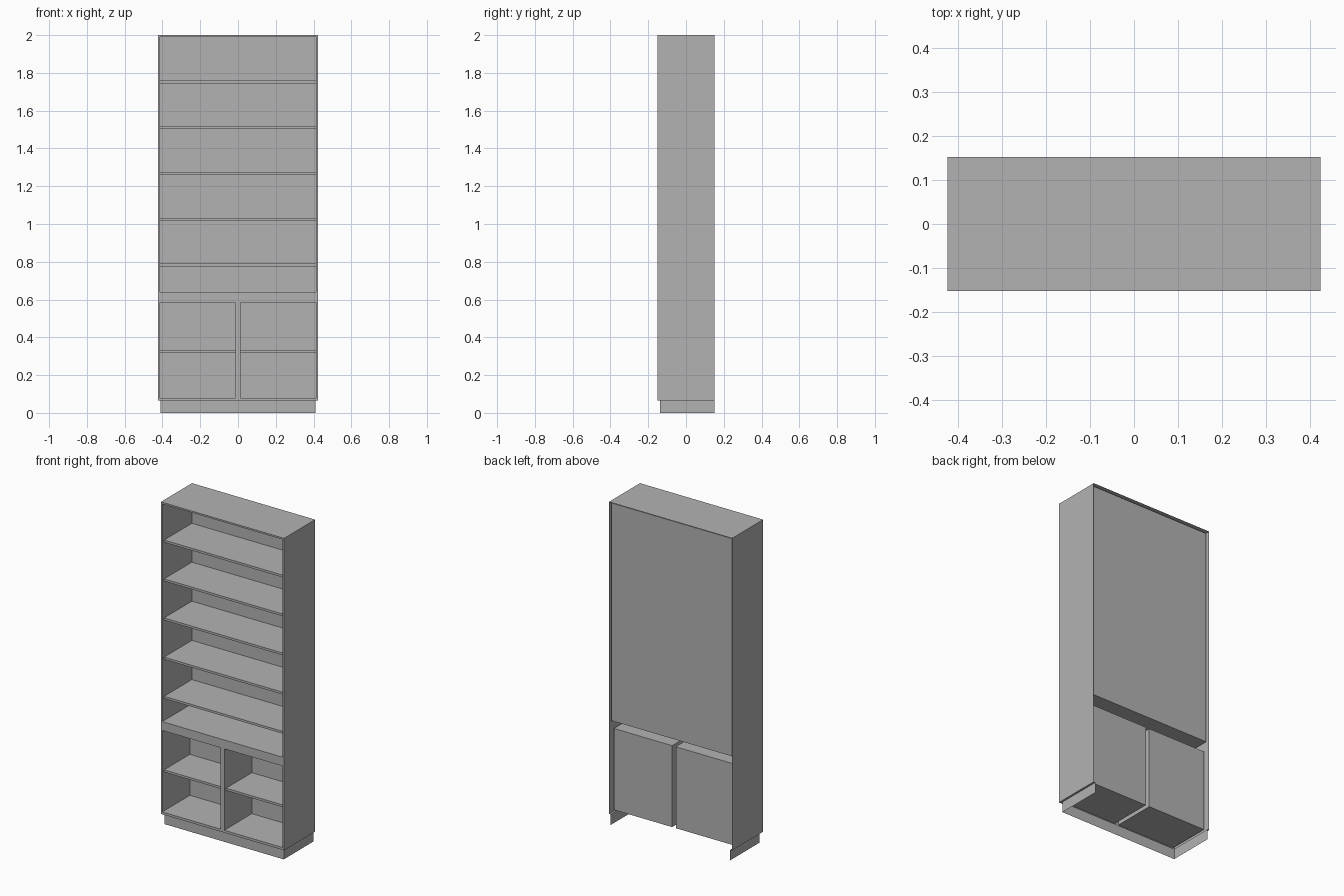
import bpy
import bmesh

cube = bpy.data.objects.get("Cube")
if cube:
    bpy.data.objects.remove(cube, do_unlink=True)

grey = bpy.data.materials.new("plain_grey")
grey.use_nodes = True
colour = (0.45, 0.45, 0.45, 1)
grey.diffuse_color = colour
grey.node_tree.nodes["Principled BSDF"].inputs["Base Color"].default_value = colour

# Corner order: index = 4 * x + 2 * y + z, with 0 for the low side
SIDES = {
    "right": (0, 1, 3, 2), "left": (4, 6, 7, 5),
    "front": (0, 4, 5, 1), "back": (2, 3, 7, 6),
    "bottom": (0, 2, 6, 4), "top": (1, 5, 7, 3),
}
ALL = tuple(SIDES)


def panels(name, boxes, sides=ALL, inward=False):
    """Make one object from boxes (x, y, z ranges), keeping the named sides."""
    bm = bmesh.new()
    for xs, ys, zs in boxes:
        v = [bm.verts.new((x, y, z)) for x in xs for y in ys for z in zs]
        for side in sides:
            bm.faces.new([v[i] for i in SIDES[side]])
    if inward:
        bmesh.ops.reverse_faces(bm, faces=bm.faces[:])
    loose = [v for v in bm.verts if not v.link_faces]
    bmesh.ops.delete(bm, geom=loose, context="VERTS")
    mesh = bpy.data.meshes.new(name)
    bm.to_mesh(mesh)
    bm.free()
    mesh.materials.append(grey)
    obj = bpy.data.objects.new(name, mesh)
    bpy.context.collection.objects.link(obj)
    return obj


# Main dimensions
W, D, H = 0.4225, 0.152, 2.0
IN = 0.413                    # half width of the openings
BASE = 0.065                  # plinth height
PLINTH_W, PLINTH_F = 0.41, -0.137
MID = 0.0125                  # half width of the centre post
LOW, HIGH = (0.08, 0.585), (0.64, 1.99)
UP_BACK, LOW_BACK = 0.138, 0.118
SHELF, SETBACK = 0.014, 0.018
depth = (-D, D)

# Outer carcass, open at the back and underneath
panels("outer_carcass", [((-W, W), depth, (BASE, H))], ("left", "right", "top"))

# Face frame around the openings
frame = [((-W, -IN), depth, (BASE, H)), ((IN, W), depth, (BASE, H)),
         ((-MID, MID), depth, LOW)]
rails = ((BASE, LOW[0]), (LOW[1], HIGH[0]), (HIGH[1], H))
frame += [((-IN, IN), depth, z) for z in rails]
panels("face_frame", frame, ("front",))

# Open compartments behind the frame
bays = ((-IN, -MID), (MID, IN))
lining = ("left", "right", "top", "bottom", "back")
panels("upper_compartment", [((-IN, IN), (-D, UP_BACK), HIGH)], lining, True)
panels("lower_compartments", [(x, (-D, LOW_BACK), LOW) for x in bays], lining, True)

# Shelves
panels("upper_shelves", [((-IN, IN), (-D + SETBACK, UP_BACK), (z, z + SHELF))
                         for z in (0.776, 1.019, 1.262, 1.504, 1.745)])
panels("lower_shelves", [(x, (-D + SETBACK, LOW_BACK), (0.32, 0.32 + SHELF))
                         for x in bays])

# Plinth and the narrow ledge above it
panels("plinth", [((-PLINTH_W, PLINTH_W), (PLINTH_F, D), (0, BASE))],
       ("front", "left", "right"))
ledges = [((-W, W), (-D, PLINTH_F)),
          ((-W, -PLINTH_W), (PLINTH_F, D)), ((PLINTH_W, W), (PLINTH_F, D))]
panels("plinth_ledge", [(x, y, (BASE, H)) for x, y in ledges], ("bottom",))
